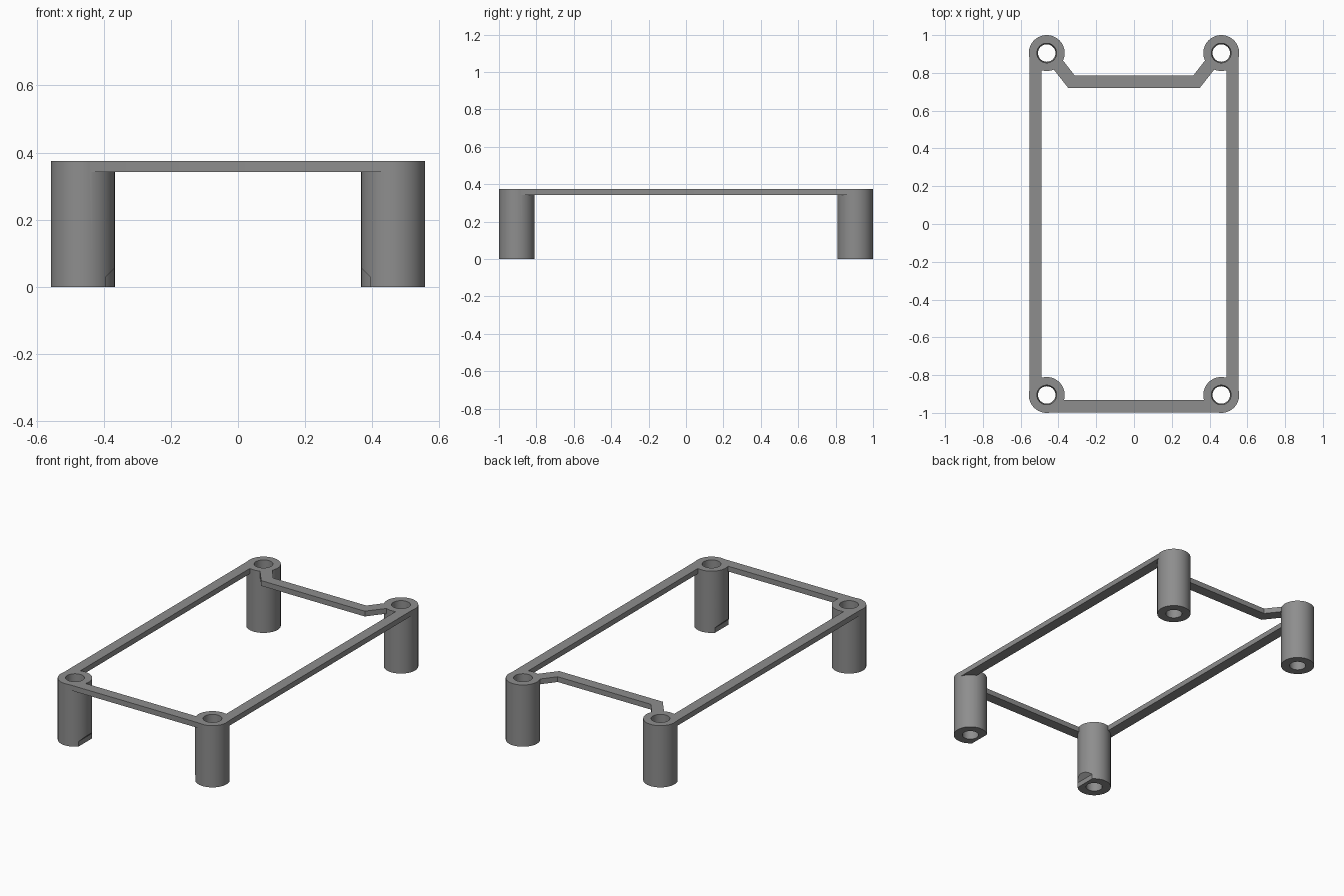
import bpy, bmesh, math

if "Cube" in bpy.data.objects:
    bpy.data.objects.remove(bpy.data.objects["Cube"])

PX, PY, R = 0.462, 0.905, 0.095      # post centres and radius
H, Z0 = 0.375, 0.343                 # total height, underside of the rails
W = 0.064                            # rail width

grey = bpy.data.materials.new("mid grey")
grey.diffuse_color = (0.27, 0.27, 0.27, 1)
grey.use_nodes = True
grey.node_tree.nodes["Principled BSDF"].inputs["Base Color"].default_value = grey.diffuse_color


def make_object(name, bm):
    bmesh.ops.recalc_face_normals(bm, faces=bm.faces)
    mesh = bpy.data.meshes.new(name)
    bm.to_mesh(mesh)
    bm.free()
    mesh.materials.append(grey)
    ob = bpy.data.objects.new(name, mesh)
    bpy.context.collection.objects.link(ob)
    return ob


def prism(name, outline, offset):
    """Extrude a closed outline of 3D points along an offset."""
    bm = bmesh.new()
    face = bm.faces.new([bm.verts.new(p) for p in outline])
    geom = bmesh.ops.extrude_face_region(bm, geom=[face])["geom"]
    bmesh.ops.translate(bm, vec=offset,
                        verts=[v for v in geom if isinstance(v, bmesh.types.BMVert)])
    return make_object(name, bm)


def rail(name, outline):
    return prism(name, [(x, y, Z0) for x, y in outline], (0, 0, H - Z0))


def cone(name, x, y, z0, z1, r0, r1):
    bm = bmesh.new()
    bmesh.ops.create_cone(bm, cap_ends=True, segments=64,
                          radius1=r0, radius2=r1, depth=z1 - z0)
    bmesh.ops.translate(bm, vec=(x, y, (z0 + z1) / 2), verts=bm.verts)
    return make_object(name, bm)


def boolean(ob, tool, operation):
    """Apply a boolean and remove the tool."""
    mod = ob.modifiers.new(operation, 'BOOLEAN')
    mod.operation, mod.object, mod.solver = operation, tool, 'EXACT'
    bpy.context.view_layer.objects.active = ob
    bpy.ops.object.modifier_apply(modifier=mod.name)
    bpy.data.objects.remove(tool)


# Front rail, almost flush with the outside of the posts
yf = -0.997
frame = rail("standoff_frame", [(-PX, yf), (PX, yf), (PX, yf + W), (-PX, yf + W)])

# Back rail, cranked inwards between the back posts
half = [(0.348, 0.72), (0.44, 0.837), (0.40, 0.897), (0.313, 0.785)]
boolean(frame, rail("back_rail", half + [(-x, y) for x, y in reversed(half)]), 'UNION')

# Side rails
for s in (-1, 1):
    xo, xi = s * 0.554, s * (0.554 - W)
    boolean(frame, rail("side_rail", [(xo, -PY), (xo, PY), (xi, PY), (xi, -PY)]), 'UNION')

# Corner posts
corners = [(sx * PX, sy * PY) for sx in (-1, 1) for sy in (-1, 1)]
for x, y in corners:
    boolean(frame, cone("post", x, y, 0, H, R, R), 'UNION')

# Screw holes, slightly narrower at the foot
for x, y in corners:
    boolean(frame, cone("hole", x, y, -0.01, H + 0.01, 0.046, 0.052), 'DIFFERENCE')

# Chamfered notches at the inner foot of the front posts
for s in (-1, 1):
    profile = [(0.393, -0.02), (0.393, 0.03), (0.353, 0.07), (0.30, 0.07), (0.30, -0.02)]
    notch = prism("notch", [(s * x, -PY - 0.12, z) for x, z in profile], (0, 0.24, 0))
    boolean(frame, notch, 'DIFFERENCE')

# Smooth round walls, sharp edges elsewhere
bpy.ops.object.select_all(action='DESELECT')
frame.select_set(True)
bpy.context.view_layer.objects.active = frame
bpy.ops.object.shade_smooth_by_angle(angle=math.radians(30))
